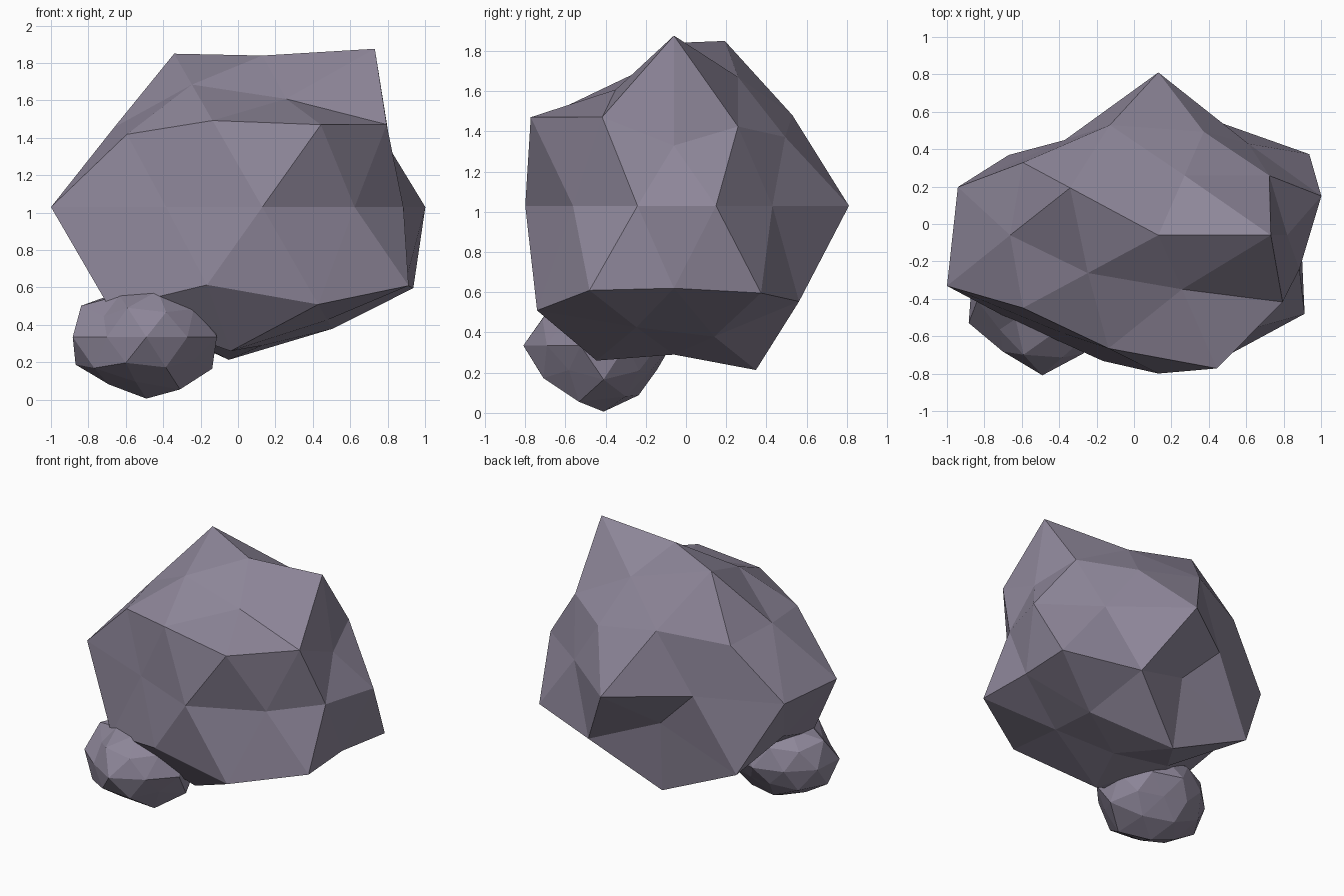
import bpy, bmesh, math

stone = bpy.data.materials.new("stone")
stone.diffuse_color = (0.27, 0.24, 0.32, 1)


def rock(name, centre, scale, radii):
    """Faceted ball: each vertex is pushed in or out, ring by ring from the top,
    counter-clockwise from +x within each ring."""
    bm = bmesh.new()
    bmesh.ops.create_icosphere(bm, subdivisions=2, radius=1)

    def order(v):
        angle = round(math.degrees(math.atan2(v.co.y, v.co.x))) % 360
        return (-round(v.co.z, 2), angle)

    flat = [r for ring in radii for r in ring]
    for v, r in zip(sorted(bm.verts, key=order), flat):
        v.co = [c + r * s * u for c, s, u in zip(centre, scale, v.co)]
    bmesh.ops.recalc_face_normals(bm, faces=bm.faces)
    mesh = bpy.data.meshes.new(name)
    bm.to_mesh(mesh)
    bm.free()
    mesh.materials.append(stone)
    bpy.context.collection.objects.link(bpy.data.objects.new(name, mesh))


# Main boulder
rock("large_rock", (0.13, -0.06, 1.03), (1.15, 0.85, 1.0), [
    [0.81],
    [0.995, 0.752, 0.964, 0.77, 0.68],
    [0.75, 0.857, 0.81, 0.88, 0.84],
    [0.67, 0.765, 0.87, 0.87, 0.985],
    [0.797, 0.712, 1.024, 0.74, 0.98, 1.033, 0.76, 0.87, 0.73, 0.69],
    [0.97, 0.65, 0.86, 0.93, 0.94],
    [0.78, 0.905, 1.01, 1.03, 0.99],
    [0.765, 0.96, 0.78, 0.905, 0.71],
    [0.74],
])

# Small stone tucked under the front left
rock("small_rock", (-0.49, -0.41, 0.335), (0.45, 0.42, 0.35), [
    [0.70],
    [0.80, 0.80, 0.80, 0.75, 0.83],
    [0.80, 0.80, 0.91, 0.85, 0.82],
    [0.85, 0.80, 0.85, 0.70, 0.85],
    [0.85, 0.80, 0.80, 0.80, 0.88, 0.92, 0.80, 0.95, 0.83, 0.88],
    [0.80, 0.75, 0.94, 0.88, 0.78],
    [0.92, 0.69, 0.85, 0.90, 0.88],
    [0.85, 0.83, 0.85, 0.80, 0.94],
    [0.94],
])
